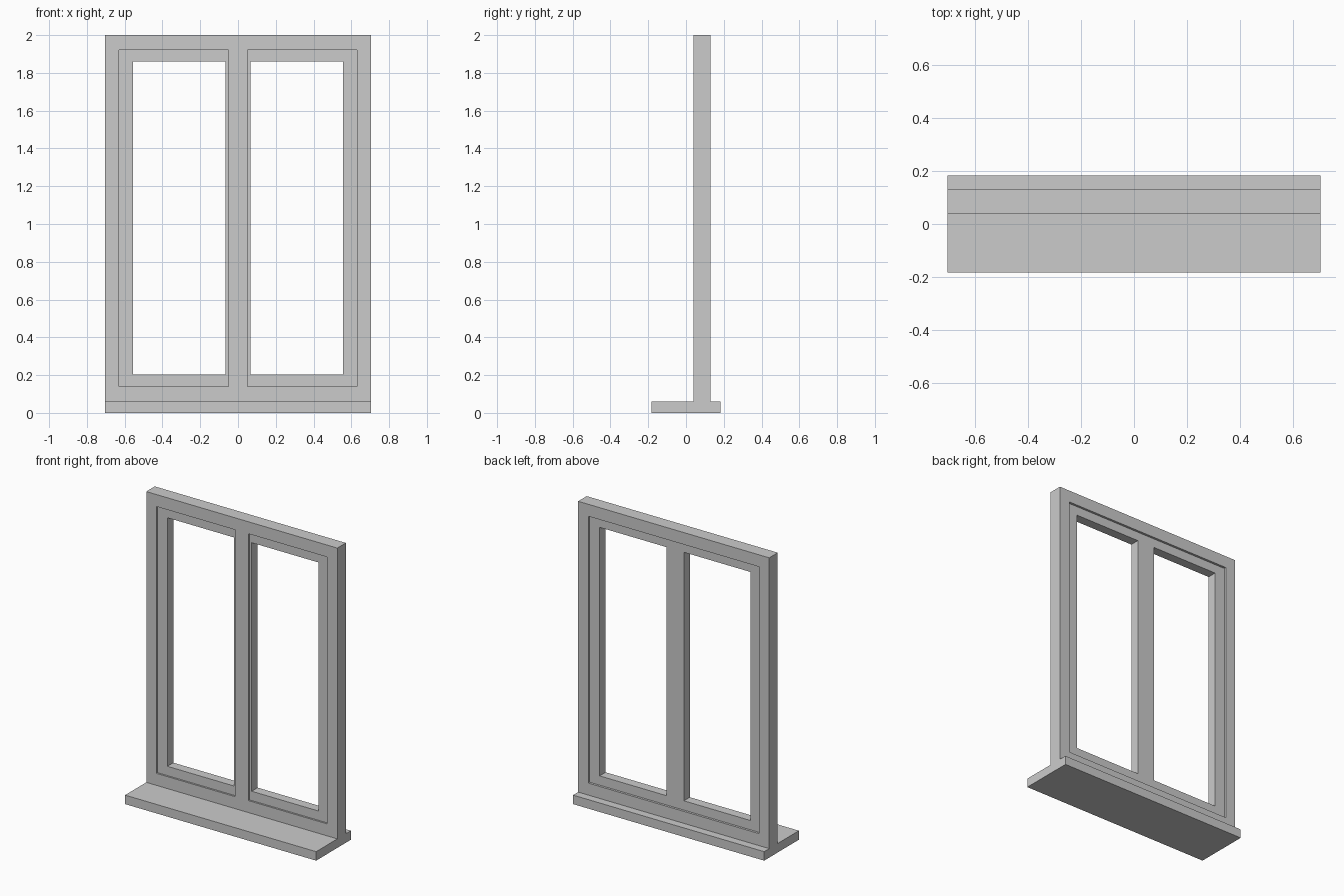
import bpy, bmesh

if "Cube" in bpy.data.objects:
    bpy.data.objects.remove(bpy.data.objects["Cube"])


def make_object(name, bm):
    bmesh.ops.recalc_face_normals(bm, faces=bm.faces)
    mesh = bpy.data.meshes.new(name)
    bm.to_mesh(mesh)
    bm.free()
    ob = bpy.data.objects.new(name, mesh)
    bpy.context.collection.objects.link(ob)
    return ob


def ring(name, outer, inner, y0, y1):
    """Rectangular frame in the xz plane; rects are (x0, x1, z0, z1)."""
    bm = bmesh.new()

    def loop(r, y):
        x0, x1, z0, z1 = r
        return [bm.verts.new((x, y, z)) for x, z in
                ((x0, z0), (x1, z0), (x1, z1), (x0, z1))]

    # walk round the cross-section: front outer, front inner, back inner, back outer
    loops = [loop(outer, y0), loop(inner, y0), loop(inner, y1), loop(outer, y1)]
    for k in range(4):
        a, b = loops[k], loops[(k + 1) % 4]
        for i in range(4):
            j = (i + 1) % 4
            bm.faces.new((a[i], a[j], b[j], b[i]))
    return make_object(name, bm)


def box(name, x0, x1, y0, y1, z0, z1):
    bm = bmesh.new()
    bmesh.ops.create_cube(bm, size=1)
    for v in bm.verts:
        v.co = ((x0 + x1) / 2 + v.co.x * (x1 - x0),
                (y0 + y1) / 2 + v.co.y * (y1 - y0),
                (z0 + z1) / 2 + v.co.z * (z1 - z0))
    return make_object(name, bm)


# Sill board, projecting mostly to the front
box("sill", -0.705, 0.705, -0.183, 0.183, 0, 0.06)

# Outer frame standing on the sill
ring("outer_frame", (-0.705, 0.705, 0.06, 2.0), (-0.63, 0.63, 0.14, 1.92), 0.04, 0.13)

# Central mullion: proud of the sashes in front, flush with them behind
box("mullion", -0.05, 0.05, 0.04, 0.115, 0.14, 1.92)

# Recessed sashes, mirrored left and right
sash = ring("sashes", (0.05, 0.63, 0.14, 1.92), (0.065, 0.557, 0.202, 1.86), 0.052, 0.115)
sash.modifiers.new("mirror", 'MIRROR').use_mirror_merge = False
